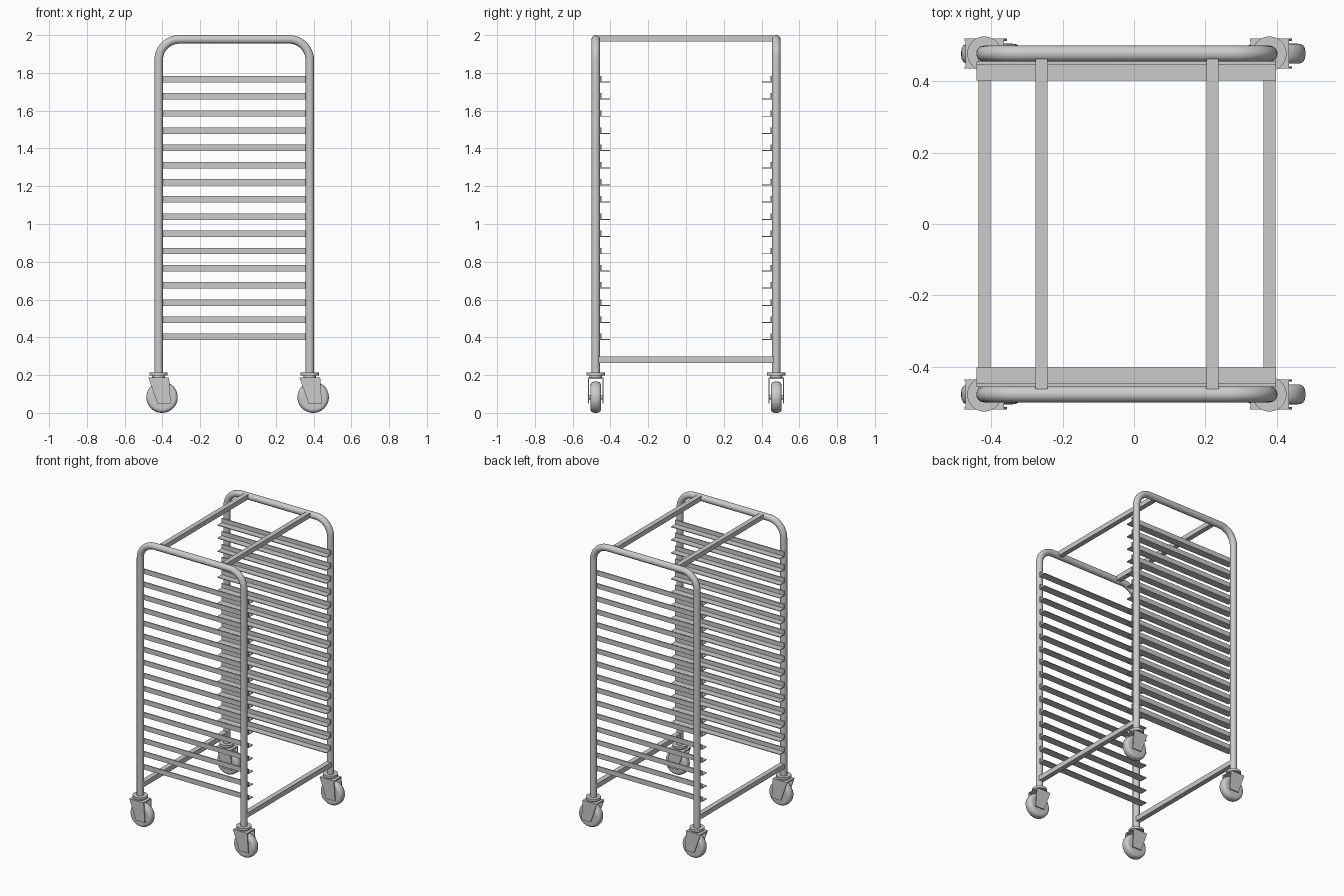
import bpy, bmesh, math

if "Cube" in bpy.data.objects:
    bpy.data.objects.remove(bpy.data.objects["Cube"])

CX = -0.02          # frame centre in x (casters trail towards +x)
HX, HY = 0.40, 0.478  # half spacing of the posts
R = 0.0225          # tube radius


def finish(name, bm, smooth=False):
    bmesh.ops.recalc_face_normals(bm, faces=bm.faces[:])
    me = bpy.data.meshes.new(name)
    bm.to_mesh(me)
    bm.free()
    ob = bpy.data.objects.new(name, me)
    bpy.context.collection.objects.link(ob)
    if smooth:
        bpy.ops.object.select_all(action='DESELECT')
        ob.select_set(True)
        bpy.context.view_layer.objects.active = ob
        bpy.ops.object.shade_smooth_by_angle(angle=math.radians(35))
    return ob


def prism(name, profile, axis, a, b):
    """Extrude a 2D profile along x (y,z profile) or y (x,z profile)."""
    bm = bmesh.new()
    if axis == 'x':
        pts = [(a, p, q) for p, q in profile]
        vec = (b - a, 0, 0)
    else:
        pts = [(p, a, q) for p, q in profile]
        vec = (0, b - a, 0)
    f = bm.faces.new([bm.verts.new(p) for p in pts])
    ext = bmesh.ops.extrude_face_region(bm, geom=[f])
    bmesh.ops.translate(bm, vec=vec, verts=[v for v in ext['geom'] if isinstance(v, bmesh.types.BMVert)])
    return finish(name, bm)


def rect(u0, u1, v0, v1):
    return [(u0, v0), (u1, v0), (u1, v1), (u0, v1)]


def lathe(name, profile, centre, axis, steps=40):
    """Revolve (radius, height) points around the y or z axis."""
    bm = bmesh.new()
    rings = []
    for r, h in profile:
        ring = []
        for i in range(steps):
            t = 2 * math.pi * i / steps
            c, s = r * math.cos(t), r * math.sin(t)
            off = (c, h, s) if axis == 'y' else (c, s, h)
            ring.append(bm.verts.new([o + k for o, k in zip(off, centre)]))
        rings.append(ring)
    for lo, hi in zip(rings, rings[1:]):
        for i in range(steps):
            j = (i + 1) % steps
            bm.faces.new((lo[i], lo[j], hi[j], hi[i]))
    bm.faces.new(rings[0])
    bm.faces.new(rings[-1])
    return finish(name, bm, True)


def hoop(name, y):
    """Inverted U of round tube: sweep a circle along the path."""
    cr, top, n = 0.11, 2.0 - R, 12
    path = [(CX - HX, 0.205, math.pi)]
    for cx, start in ((CX - HX + cr, math.pi), (CX + HX - cr, math.pi / 2)):
        for i in range(n + 1):
            t = start - i * math.pi / 2 / n
            path.append((cx + cr * math.cos(t), top - cr + cr * math.sin(t), t))
    path.append((CX + HX, 0.205, 0.0))
    bm = bmesh.new()
    rings = []
    for x, z, t in path:
        ring = []
        for k in range(24):
            a = 2 * math.pi * k / 24
            d = R * math.cos(a)
            ring.append(bm.verts.new((x + d * math.cos(t), y + R * math.sin(a), z + d * math.sin(t))))
        rings.append(ring)
    for lo, hi in zip(rings, rings[1:]):
        for k in range(24):
            j = (k + 1) % 24
            bm.faces.new((lo[k], lo[j], hi[j], hi[k]))
    bm.faces.new(rings[0])
    bm.faces.new(rings[-1])
    return finish(name, bm, True)


for sy, side in ((-1, "front"), (1, "back")):
    # Side hoop
    hoop(side + "_hoop", sy * HY)

    # Sixteen L-section tray runners
    for i in range(16):
        z = 0.385 + i * 0.091
        ell = [(0.403, z), (0.456, z), (0.456, z + 0.034), (0.448, z + 0.034),
               (0.448, z + 0.005), (0.403, z + 0.005)]
        prism(f"{side}_runner_{i + 1}", [(sy * p, q) for p, q in ell], 'x', -0.442, 0.398)

    # Casters
    for sx, end in ((-1, "left"), (1, "right")):
        x, y = CX + sx * HX, sy * HY
        tag = f"{side}_{end}"
        lathe(tag + "_caster_plate", [(0.048, 0.198), (0.048, 0.214)], (x, y, 0), 'z')
        lathe(tag + "_caster_neck", [(0.034, 0.184), (0.034, 0.2)], (x, y, 0), 'z')
        # Fork: two slanted cheeks joined by a bridge
        cheek = [(x - 0.055, 0.188), (x + 0.055, 0.188), (x + 0.064, 0.05), (x - 0.006, 0.05)]
        for s in (-1, 1):
            prism(tag + "_fork_cheek", cheek, 'y', y + s * 0.036, y + s * 0.042)
        prism(tag + "_fork_bridge", rect(x - 0.053, x + 0.055, 0.18, 0.188), 'y', y - 0.04, y + 0.04)
        # Wheel with rounded tread, plus axle
        w = [(0.058, -0.028), (0.068, -0.0275), (0.076, -0.024), (0.081, -0.016), (0.083, -0.006)]
        wheel = w + [(r, -h) for r, h in reversed(w)]
        lathe(tag + "_wheel", wheel, (x + 0.018, y, 0.083), 'y', 48)
        lathe(tag + "_axle", [(0.012, -0.038), (0.012, 0.038)], (x + 0.018, y, 0.083), 'y', 16)

# Square cross bars at the top and bottom
for sx, end in ((-1, "left"), (1, "right")):
    xt, xb = CX + sx * 0.24, CX + sx * HX
    prism(end + "_top_bar", rect(xt - 0.017, xt + 0.017, 1.965, 1.998), 'y', -0.463, 0.463)
    prism(end + "_bottom_bar", rect(xb - 0.017, xb + 0.017, 0.265, 0.299), 'y', -0.463, 0.463)
